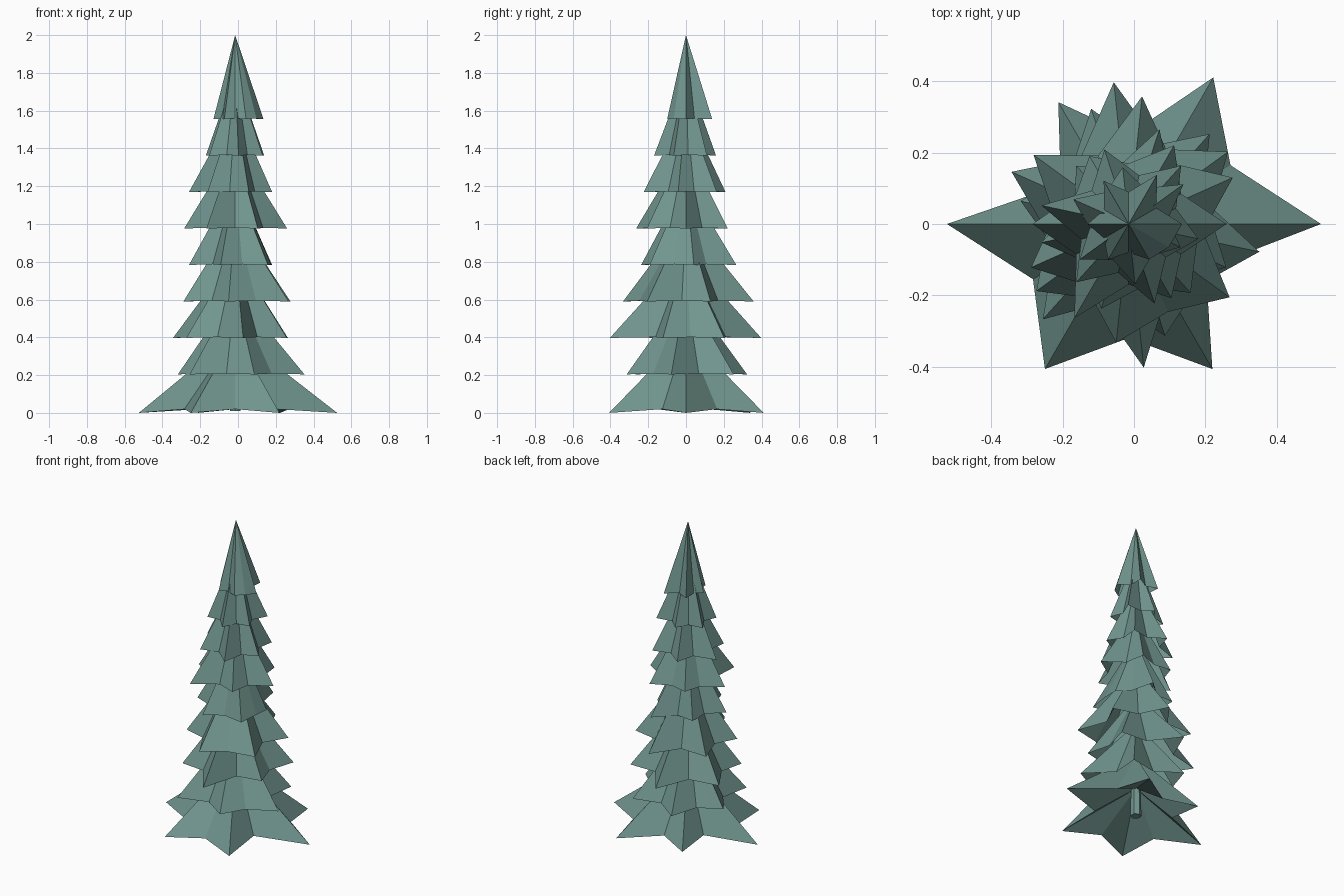
import bpy
import bmesh
from math import cos, sin, radians

cube = bpy.data.objects.get("Cube")
if cube:
    bpy.data.objects.remove(cube)

AXIS_X = -0.015   # the tree axis sits slightly off the middle of its footprint
POINTS = 6
SPACING = 0.193

needles = bpy.data.materials.new("spruce_green")
needles.use_nodes = True
colour = (0.165, 0.3, 0.272, 1)
needles.diffuse_color = colour
needles.node_tree.nodes["Principled BSDF"].inputs["Base Color"].default_value = colour


def add_object(name, bm):
    mesh = bpy.data.meshes.new(name)
    bm.to_mesh(mesh)
    bm.free()
    mesh.materials.append(needles)
    obj = bpy.data.objects.new(name, mesh)
    obj.location.x = AXIS_X
    bpy.context.collection.objects.link(obj)
    return obj


def star_tier(name, base, height, turn, tips, valleys, lift, hollow=None):
    """Star-shaped cone, radii in hundredths; hollow is the height of a recessed underside."""
    bm = bmesh.new()
    rim = []
    for i, pair in enumerate(zip(tips, valleys)):
        for half, radius in enumerate(pair):
            a = radians(turn + (i + half / 2) * 360 / POINTS)
            rim.append(bm.verts.new((radius / 100 * cos(a), radius / 100 * sin(a),
                                     base + half * lift)))
    edges = list(zip(rim, rim[1:] + rim[:1]))
    apex = bm.verts.new((0, 0, base + height))
    for v, w in edges:
        bm.faces.new((v, w, apex))
    if hollow:
        centre = bm.verts.new((0, 0, base + hollow))
        for v, w in edges:
            bm.faces.new((w, v, centre))
    return add_object(name, bm)


# Lowest tier: widest, with drooping tips and a recessed underside
star_tier("branch_tier_1", 0, 0.42, 0, (54, 47.5, 39.5, 51, 47, 47),
          (33, 25, 22, 31, 32, 25), 0.02, hollow=0.2)

# Upper tiers: turn, tip radii, valley radii
tiers = [
    (48, (34, 34, 31, 36, 33, 37.5), (22, 22, 22, 22, 26, 22)),
    (36, (34.5, 40, 36, 32, 40.5, 30), (23, 23, 23, 23, 20, 23)),
    (24, (32, 36, 33, 30, 33.5, 35), (21, 21, 21, 21, 27, 21)),
    (12, (20, 28, 22, 25, 25, 26), (16, 16, 16, 16, 18, 20)),
    (0, (27.5, 25.5, 22, 27, 30.5, 24), (17, 17, 17, 17, 17, 17)),
    (48, (22, 22, 25, 22, 23.5, 20), (14, 14, 14, 14, 14, 14)),
    (36, (19, 16, 17, 17, 17, 16), (11, 11, 11, 11, 11, 11)),
    (0, (15, 16, 14, 11.5, 11.5, 11.5), (9, 9, 8, 8, 8, 13)),
]
for level, (turn, tips, valleys) in enumerate(tiers, start=1):
    star_tier(f"branch_tier_{level + 1}", 0.011 + level * SPACING,
              1.989 - len(tiers) * SPACING, turn, tips, valleys, 0.004)

# Slim trunk hidden inside the tiers
bm = bmesh.new()
bmesh.ops.create_cone(bm, cap_ends=True, segments=6, radius1=0.033, radius2=0.01, depth=1.7)
bmesh.ops.translate(bm, verts=bm.verts, vec=(0, 0, 0.86))
add_object("trunk", bm)
